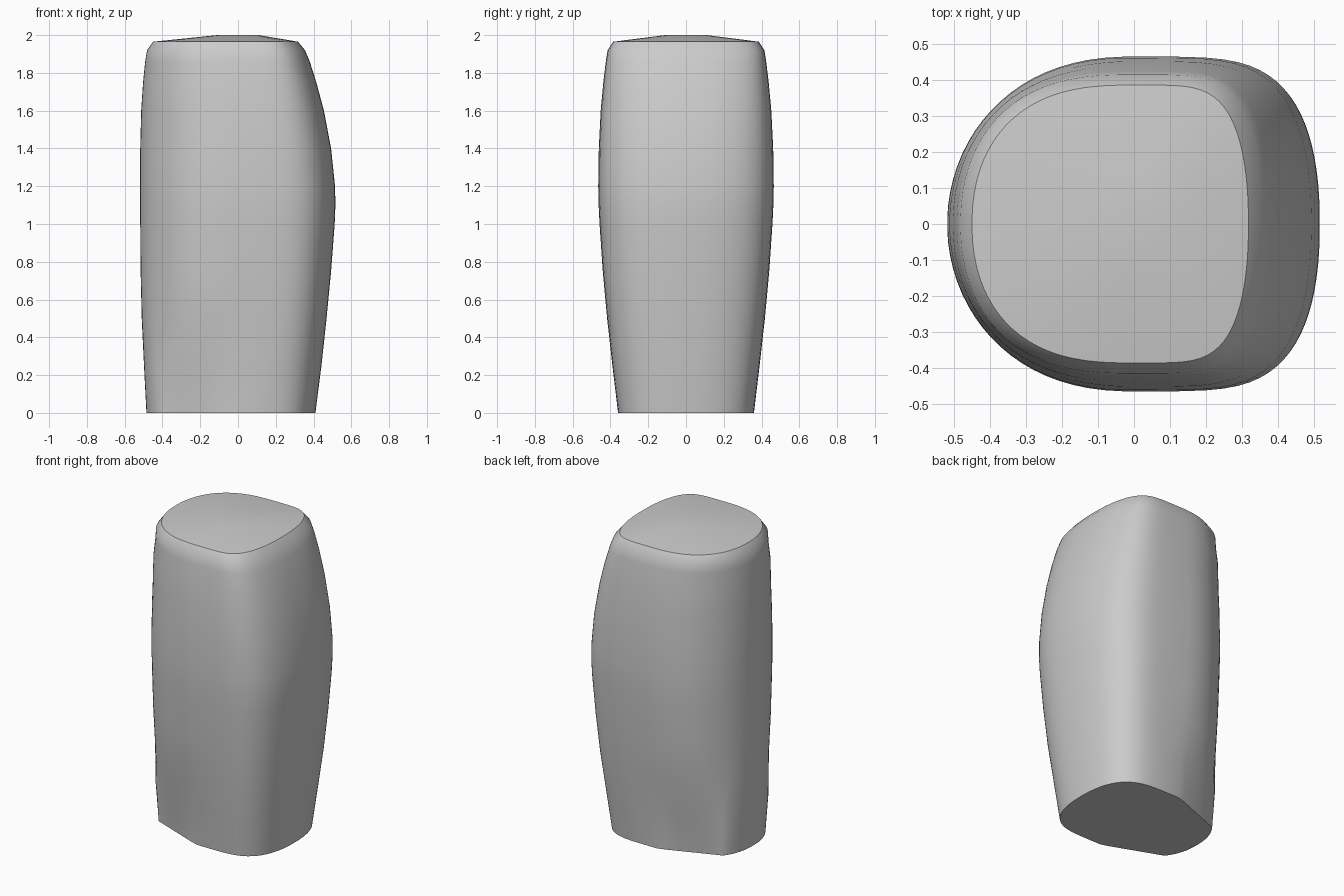
import bpy, bmesh, math

cube = bpy.data.objects.get("Cube")
if cube:
    bpy.data.objects.remove(cube, do_unlink=True)

# One plain grey material
grey = bpy.data.materials.new("plain grey")
grey.use_nodes = True
colour = (0.6, 0.6, 0.6, 1)
grey.diffuse_color = colour
grey.node_tree.nodes["Principled BSDF"].inputs["Base Color"].default_value = colour

SIDES = 80
FOOT_FADE = 0.5

# Outline roundness as (along x, along y) exponents
FOOT = {"left": (2.6, 2.3), "right": (4.2, 2.3)}
WAIST = {"left": (2.3, 2.0), "right": (4.5, 2.3)}
SHOULDER = {"left": (2.5, 2.1), "right": (4.7, 2.25)}
RIM = {"left": (2.7, 2.2), "right": (4.8, 2.2)}
CROWN = {"left": (2.2, 2.2), "right": (2.2, 2.2)}

# Sections: height, left reach, right reach, half depth, roundness
SECTIONS = [
    (0.0, 0.485, 0.41, 0.36, FOOT),
    (0.25, 0.498, 0.442, 0.39, FOOT),
    (0.5, 0.51, 0.469, 0.418, WAIST),
    (0.75, 0.516, 0.493, 0.441, WAIST),
    (1.0, 0.518, 0.512, 0.458, WAIST),
    (1.1, 0.519, 0.516, 0.463, WAIST),
    (1.2, 0.519, 0.514, 0.465, WAIST),
    (1.4, 0.518, 0.493, 0.462, WAIST),
    (1.6, 0.513, 0.455, 0.452, WAIST),
    (1.75, 0.503, 0.415, 0.438, SHOULDER),
    (1.86, 0.492, 0.38, 0.425, SHOULDER),
    (1.92, 0.482, 0.355, 0.415, RIM),
    (1.965, 0.45, 0.318, 0.386, RIM),
    (2.0, 0.11, 0.11, 0.11, CROWN),
]


def power(value, n):
    return math.copysign(abs(value) ** (2 / n), value)


def section(z, left, right, depth, roundness):
    """Outline with a blunt, bowed right side and a rounder left side."""
    points = []
    fade = max(0, 1 - z / FOOT_FADE)
    for i in range(SIDES):
        a = 2 * math.pi * (i + 0.5) / SIDES
        c, s = math.cos(a), math.sin(a)
        p, q = roundness["right" if c > 0 else "left"]
        x = (right if c > 0 else left) * power(c, p)
        y = depth * power(s, q)
        # Flattened left corners at the foot, fading upward
        if x < 0:
            flat = min(abs(y), 0.218 + (x + 0.42) * 0.385)
            y = math.copysign(abs(y) + (flat - abs(y)) * fade, y)
        points.append((x, y, z))
    return points


# Body lofted through the sections, capped at both ends
bm = bmesh.new()
rings = [[bm.verts.new(p) for p in section(*s)] for s in SECTIONS]
for low, high in zip(rings, rings[1:]):
    for i in range(SIDES):
        j = (i + 1) % SIDES
        bm.faces.new((low[i], low[j], high[j], high[i]))
bm.faces.new(rings[0][::-1])
bm.faces.new(rings[-1])
bmesh.ops.recalc_face_normals(bm, faces=bm.faces)
mesh = bpy.data.meshes.new("body")
bm.to_mesh(mesh)
bm.free()
mesh.materials.append(grey)
body = bpy.data.objects.new("body", mesh)
bpy.context.collection.objects.link(body)

bpy.ops.object.select_all(action="DESELECT")
body.select_set(True)
bpy.context.view_layer.objects.active = body
bpy.ops.object.shade_smooth_by_angle(angle=math.radians(38))
